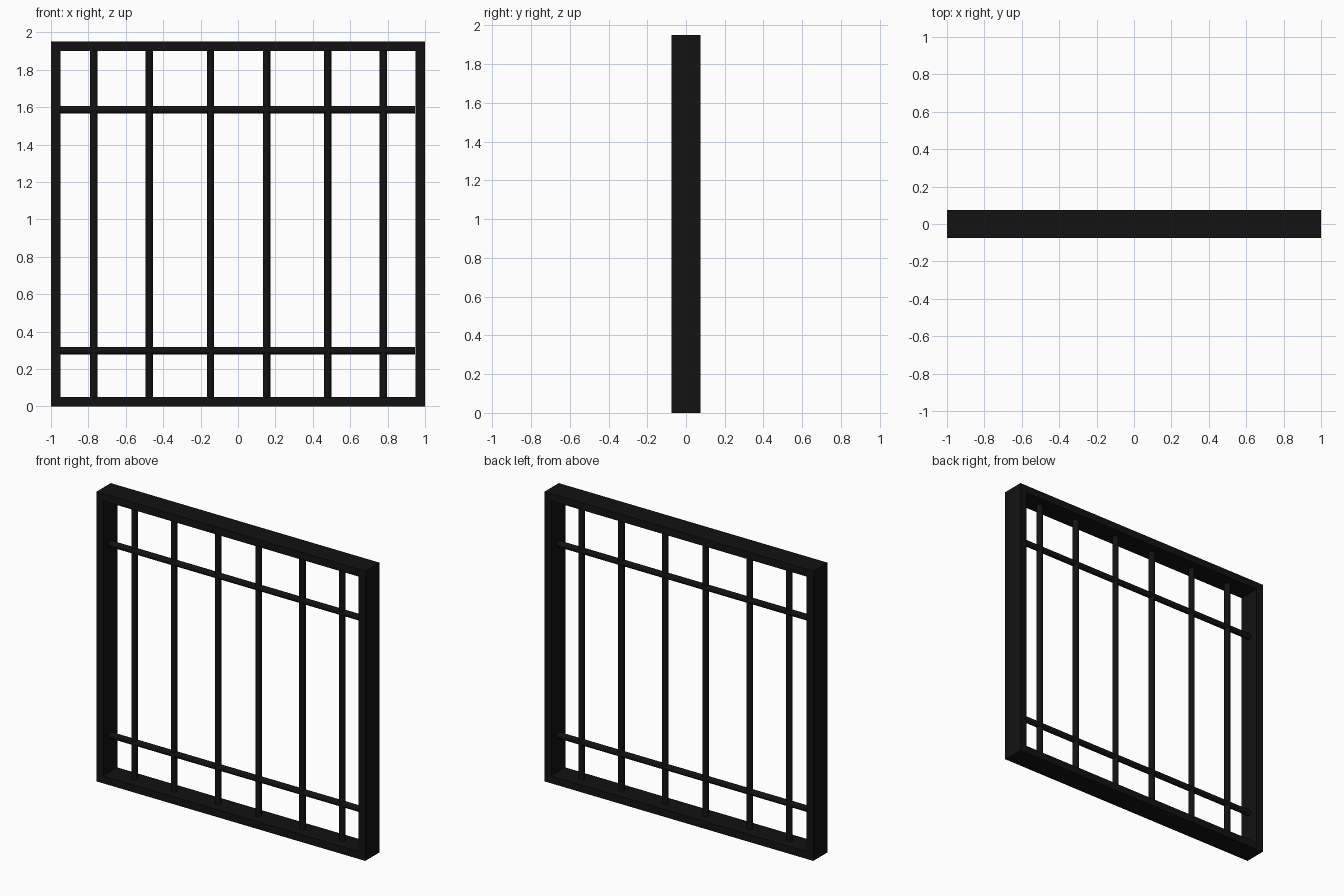
import bpy, bmesh
from math import pi

if "Cube" in bpy.data.objects:
    bpy.data.objects.remove(bpy.data.objects["Cube"])

W, H, D, T = 1.0, 1.95, 0.075, 0.05   # half width, height, half depth, frame thickness
R = 0.02                              # bar radius

black = bpy.data.materials.new("black_metal")
black.diffuse_color = (0.006, 0.006, 0.006, 1)
black.use_nodes = True
black.node_tree.nodes["Principled BSDF"].inputs["Base Color"].default_value = black.diffuse_color

# Mitred rectangular frame: sweep a four-corner section around the opening
bm = bmesh.new()
rings = []
for sx, top in ((-1, 0), (1, 0), (1, 1), (-1, 1)):
    ring = []
    for inset, y in ((0, -D), (T, -D), (T, D), (0, D)):
        z = H - inset if top else inset
        ring.append(bm.verts.new((sx * (W - inset), y, z)))
    rings.append(ring)
for i in range(4):
    a, b = rings[i], rings[(i + 1) % 4]
    for j in range(4):
        k = (j + 1) % 4
        bm.faces.new((a[j], b[j], b[k], a[k]))
bmesh.ops.recalc_face_normals(bm, faces=bm.faces)
mesh = bpy.data.meshes.new("frame")
bm.to_mesh(mesh)
bm.free()
frame = bpy.data.objects.new("frame", mesh)
bpy.context.collection.objects.link(frame)
mesh.materials.append(black)


def bar(name, loc, length, rot=(0, 0, 0)):
    bpy.ops.mesh.primitive_cylinder_add(vertices=32, radius=R, depth=length,
                                        location=loc, rotation=rot)
    ob = bpy.context.object
    ob.name = name
    ob.data.materials.append(black)
    bpy.ops.object.shade_smooth_by_angle()


# Upright bars
for i, x in enumerate((-0.77, -0.475, -0.147, 0.153, 0.48, 0.777)):
    bar(f"upright_bar_{i + 1}", (x, 0, H / 2), H - 2 * T)

# Cross bars
for name, z in (("lower_cross_bar", 0.297), ("upper_cross_bar", 1.585)):
    bar(name, (-0.002, 0, z), 1.896, (0, pi / 2, 0))
